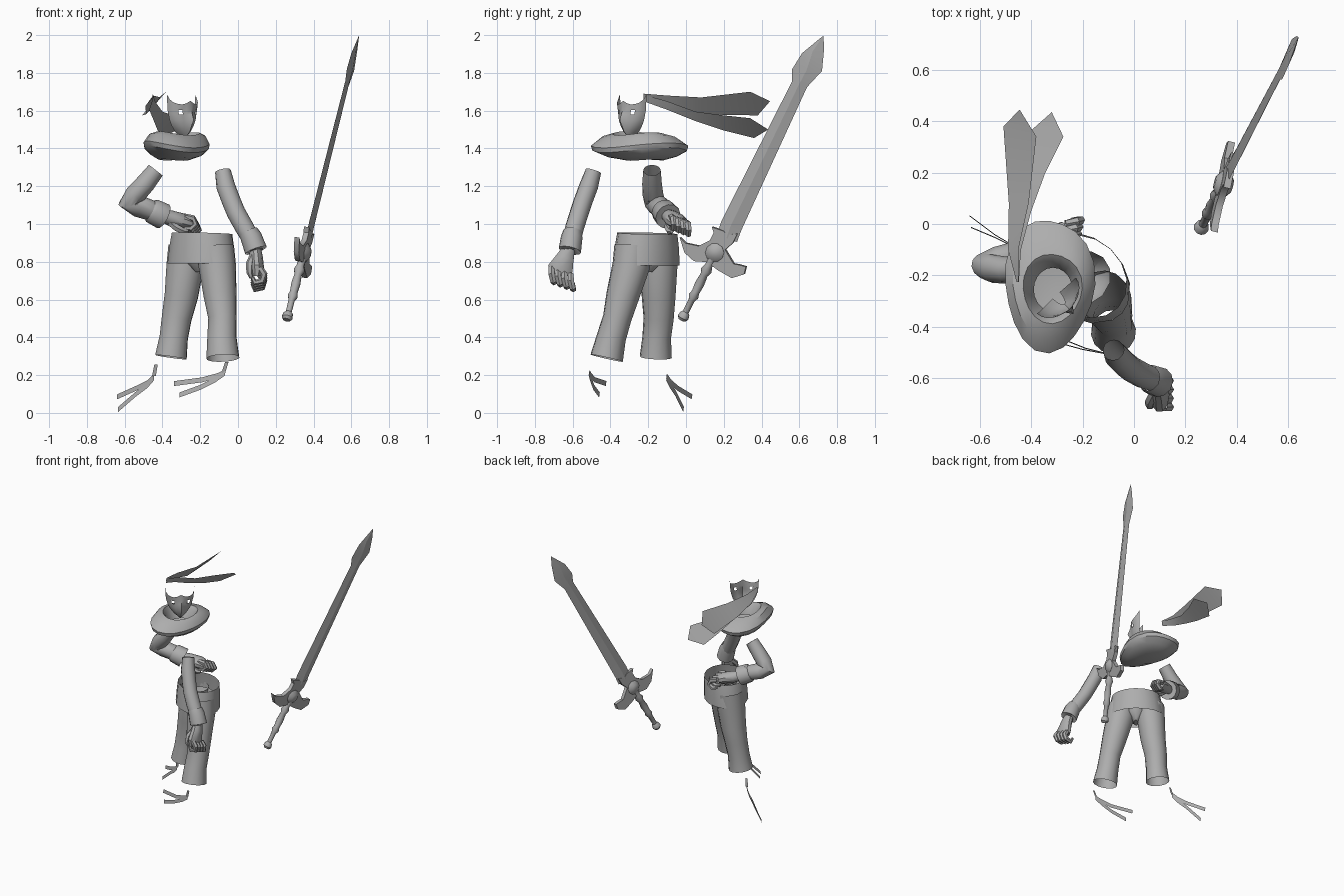
import bpy, bmesh, math
from mathutils import Vector as V

grey = bpy.data.materials.new("plain_grey")
grey.diffuse_color = (0.42, 0.42, 0.42, 1)


def make(name, verts, faces, angle=40):
    me = bpy.data.meshes.new(name)
    me.from_pydata([tuple(v) for v in verts], [], faces)
    bm = bmesh.new()
    bm.from_mesh(me)
    bmesh.ops.recalc_face_normals(bm, faces=bm.faces)
    bm.to_mesh(me)
    bm.free()
    me.materials.append(grey)
    ob = bpy.data.objects.new(name, me)
    bpy.context.collection.objects.link(ob)
    bpy.ops.object.select_all(action='DESELECT')
    ob.select_set(True)
    bpy.context.view_layer.objects.active = ob
    bpy.ops.object.shade_smooth_by_angle(angle=math.radians(angle))
    return ob


def loft(name, rings, start=False, end=False, angle=40):
    n = len(rings[0])
    verts = [v for r in rings for v in r]
    faces = [(i * n + j, i * n + (j + 1) % n, (i + 1) * n + (j + 1) % n, (i + 1) * n + j)
             for i in range(len(rings) - 1) for j in range(n)]
    if start:
        faces.append(tuple(range(n)))
    if end:
        faces.append(tuple(range(len(verts) - n, len(verts))))
    return make(name, verts, faces, angle)


def tube(name, pts, radii, n=10, ref=(0, 1, 0), start=False, end=False):
    """Loft of ellipses along a path; a radius is a number or a pair."""
    pts, rings = [V(p) for p in pts], []
    for i, (p, r) in enumerate(zip(pts, radii)):
        a, b = r if isinstance(r, tuple) else (r, r)
        t = (pts[min(i + 1, len(pts) - 1)] - pts[max(i - 1, 0)]).normalized()
        s = V(ref).cross(t).normalized()
        q = t.cross(s)
        rings.append([p + s * a * math.cos(k * math.tau / n) + q * b * math.sin(k * math.tau / n)
                      for k in range(n)])
    return loft(name, rings, start, end)


def strip(name, pairs, tip=None):
    """Thin cloth sheet between two edges, with an optional pointed end."""
    verts = [p for pair in pairs for p in pair]
    faces = [(2 * i, 2 * i + 1, 2 * i + 3, 2 * i + 2) for i in range(len(pairs) - 1)]
    if tip:
        verts.append(tip)
        faces.append((len(verts) - 3, len(verts) - 2, len(verts) - 1))
    return make(name, verts, faces)


# --- trousers: hip band and two flared legs ---
hip_ref = (.68, .73, 0)
tube("hip_band", [(-.19, -.205, .95), (-.192, -.207, .88), (-.195, -.21, .785)],
     [(.175, .145), (.19, .15), (.203, .153)], 16, hip_ref)
tube("left_leg", [(-.12, -.28, .88), (-.11, -.29, .78), (-.095, -.335, .62), (-.082, -.365, .5),
                  (-.085, -.395, .4), (-.08, -.42, .29)],
     [.1, .1, .088, .076, .078, .088], 14, hip_ref)
tube("right_leg", [(-.27, -.14, .88), (-.28, -.145, .78), (-.3, -.145, .62), (-.325, -.145, .5),
                   (-.34, -.155, .4), (-.355, -.16, .295)],
     [.1, .1, .09, .08, .076, .085], 14, hip_ref)
tube("crotch", [(-.195, -.21, .87), (-.195, -.21, .8), (-.195, -.21, .745)],
     [(.1, .11), (.08, .09), (.015, .04)], 12, hip_ref, end=True)

# --- left arm hanging down ---
tube("left_arm", [(-.08, -.49, 1.28), (-.065, -.515, 1.2), (-.035, -.545, 1.12), (-.01, -.565, 1.06),
                  (.035, -.59, .98), (.075, -.605, .91)],
     [.042, .05, .05, .05, .05, .047], 12)
tube("left_cuff", [(.055, -.6, .96), (.07, -.605, .93), (.095, -.615, .86), (.093, -.62, .865)],
     [.05, .057, .06, .035], 12)
tube("left_palm", [(.09, -.62, .87), (.097, -.64, .82), (.1, -.665, .765), (.1, -.665, .725)],
     [(.032, .035), (.035, .05), (.038, .07), (.03, .06)], 10, end=True)

# --- right arm bent, fist on the hip ---
tube("right_arm", [(-.435, -.18, 1.285), (-.49, -.18, 1.215), (-.545, -.175, 1.155),
                   (-.578, -.165, 1.115), (-.53, -.145, 1.095), (-.47, -.125, 1.075), (-.4, -.1, 1.045)],
     [.046, .052, .055, .056, .058, .055, .052], 12)
tube("right_cuff", [(-.47, -.125, 1.08), (-.455, -.12, 1.07), (-.395, -.095, 1.04), (-.4, -.097, 1.042)],
     [.05, .066, .07, .035], 12)
tube("right_palm", [(-.4, -.097, 1.045), (-.355, -.075, 1.03), (-.29, -.05, 1.015), (-.26, -.035, 1.005)],
     [(.035, .035), (.042, .045), (.04, .055), (.03, .05)], 10, end=True)

# --- curled fingers and thumbs ---
for i in range(4):
    y = -.712 + i * .034
    z = .77 - i * .012
    tube(f"left_finger_{i + 1}", [(.115, y, z), (.137, y, z - .035), (.128, y + .01, z - .07),
                                  (.09, y + .013, z - .08), (.075, y + .013, z - .05)],
         [.017, .019, .018, .016, .01], 6, end=True)
    c = V((-.265 + i * .006, -.078 + i * .026, 1.03 - i * .01))
    tube(f"right_finger_{i + 1}", [c + V(d) for d in ((-.02, 0, .01), (.025, .01, 0), (.04, .015, -.03),
                                                      (.012, .012, -.055), (-.02, 0, -.05))],
         [.016, .018, .017, .016, .01], 6, end=True)
tube("left_thumb", [(.08, -.65, .83), (.062, -.69, .79), (.062, -.705, .745), (.07, -.7, .715)],
     [.02, .02, .018, .01], 6, end=True)
tube("right_thumb", [(-.36, -.09, 1.01), (-.325, -.095, .98), (-.285, -.085, .96), (-.265, -.075, .96)],
     [.02, .02, .018, .01], 6, (0, 0, 1), end=True)

# --- draped collar ---
rings = []
for cx, cy, z, a, b, k in ((-.315, -.255, 1.39, .075, .085, 0), (-.317, -.255, 1.455, .1, .108, .3),
                           (-.318, -.25, 1.48, .115, .135, .6), (-.325, -.24, 1.462, .15, .2, 1),
                           (-.33, -.235, 1.42, .175, .258, 1), (-.33, -.235, 1.395, .17, .25, 1),
                           (-.33, -.23, 1.365, .14, .19, .8), (-.34, -.215, 1.34, .085, .1, .3)):
    ring = []
    for j in range(20):
        u = j * math.tau / 20
        f = 1 + .05 * k * math.sin(3 * u + .6)
        ring.append((cx + a * f * math.cos(u), cy + b * f * math.sin(u),
                     z + k * (.014 * math.sin(2 * u + .5) - .006 * math.cos(u))))
    rings.append(ring)
loft("collar", rings, end=True, angle=35)

# --- face mask with horned brow, open eyes and a hollow back ---
fwd, side = V((.68, -.73, 0)), V((.73, .68, 0))
mid = V((-.305, -.275, 0))
rows = ((1.467, .018, .05), (1.49, .045, .066), (1.52, .068, .074), (1.55, .084, .078),
        (1.58, .092, .076), (1.603, .098, .076), (1.632, .104, .078))
cols = 12
verts, faces = [], []
for r, (z, w, d) in enumerate(rows):
    for c in range(cols + 1):
        u = c / cols * 2 - 1
        nose = (.008, .014, .026, .017, .008, 0)[r - 1] if r and c == cols // 2 else 0
        top = .055 * abs(u) ** 4 + .02 * max(0, 1 - 4 * abs(u)) if r == len(rows) - 1 else 0
        p = mid + side * w * math.sin(u * 1.5) + fwd * (d * math.cos(u * 1.5) + nose)
        verts.append(p + V((0, 0, z + top)))
for r in range(len(rows) - 1):
    for c in range(cols):
        if r == 4 and c in (3, 8):
            continue
        k = r * (cols + 1) + c
        faces.append((k, k + 1, k + cols + 2, k + cols + 1))
make("face_mask", verts, faces)

# --- headband streamers ---
strip("upper_streamer", [((-.457, -.225, 1.66), (-.45, -.225, 1.69)), ((-.49, -.1, 1.625), (-.45, -.1, 1.68)),
                         ((-.487, .08, 1.58), (-.41, .08, 1.67)), ((-.508, .38, 1.575), (-.38, .34, 1.7))],
      (-.445, .445, 1.65))
strip("lower_streamer", [((-.455, -.225, 1.65), (-.448, -.225, 1.685)), ((-.47, -.1, 1.605), (-.44, -.1, 1.65)),
                         ((-.445, .05, 1.545), (-.4, .05, 1.595)), ((-.425, .2, 1.495), (-.345, .2, 1.575)),
                         ((-.405, .36, 1.455), (-.275, .34, 1.56))],
      (-.32, .435, 1.5))


# --- ankle ties ---
def tie(name, path, w=.013):
    strip(name, [((x, y, z - w), (x, y + .004, z + w)) for x, y, z in path])


for name, x, y, z in (("left", -.06, -.52, .27), ("right", -.435, -.115, .255)):
    s = -.02 if name == "left" else -.012
    strip(name + "_tie_knot", [((x - .008, y, z), (x + .01, y, z)),
                               ((x + s - .008, y + .01, z - .06), (x + s + .012, y + .01, z - .06))])
tie("left_tie_upper", [(-.07, -.515, .215), (-.11, -.505, .197), (-.19, -.485, .175), (-.34, -.425, .155)])
tie("left_tie_lower", [(-.07, -.515, .21), (-.12, -.505, .175), (-.2, -.49, .135), (-.31, -.46, .095)])
tie("right_tie_upper", [(-.445, -.105, .195), (-.48, -.08, .16), (-.54, -.045, .13), (-.64, .03, .085)])
tie("right_tie_lower", [(-.445, -.105, .185), (-.48, -.085, .145), (-.54, -.055, .1), (-.635, -.015, .018)])

# --- sword: everything lies in one tilted plane ---
normal = V((-.961, .244, .131))


def on_sword(y, z):
    return V((.64 + .25 * (y - .726) + .13 * (z - 1.995), y, z))


# blade with a central ridge
blade = (((.165, .95), (.27, .905)), ((.187, 1.015), (.293, .967)), ((.562, 1.756), (.641, 1.725)),
         ((.562, 1.82), (.72, 1.81)), ((.615, 1.905), (.731, 1.926)), ((.722, 1.993), (.728, 1.995)))
rings = []
for (l, r), t in zip(blade, (.016, .016, .012, .012, .009, .001)):
    l, r = on_sword(*l), on_sword(*r)
    rings.append([l, (l + r) / 2 + normal * t, r, (l + r) / 2 - normal * t])
loft("blade", rings, True, True, 15)

# winged guard
outline = ((-.03, .93), (0, .9), (.07, .885), (.13, .915), (.15, .955), (.14, .985), (.2, .965), (.225, .945),
           (.275, .95), (.25, .9), (.21, .865), (.255, .79), (.285, .785), (.32, .775), (.31, .735),
           (.245, .715), (.175, .755), (.115, .8), (.045, .805), (-.005, .85))
pts = [on_sword(*p) for p in outline]
loft("guard", [[p + normal * s for p in pts] for s in (-.014, .014)], True, True)
boss = on_sword(.155, .85)
loft("guard_boss", [[boss + (on_sword(.155 + r * math.cos(a), .85 + r * math.sin(a)) - boss) + normal * h
                     for a in (k * math.tau / 10 for k in range(10))]
                    for r, h in ((.025, -.035), (.05, -.015), (.05, .015), (.025, .035))], True, True)

# turned grip and pommel
a, b = on_sword(.14, .82), on_sword(-.022, .492)
grip = ((0, .024), (.12, .02), (.2, .03), (.27, .02), (.42, .025), (.55, .021), (.62, .027), (.68, .017),
        (.87, .016), (.9, .026), (.96, .03), (1, .02))
tube("grip_and_pommel", [a.lerp(b, t) for t, _ in grip], [r for _, r in grip], 10, (1, 0, 0), True, True)
